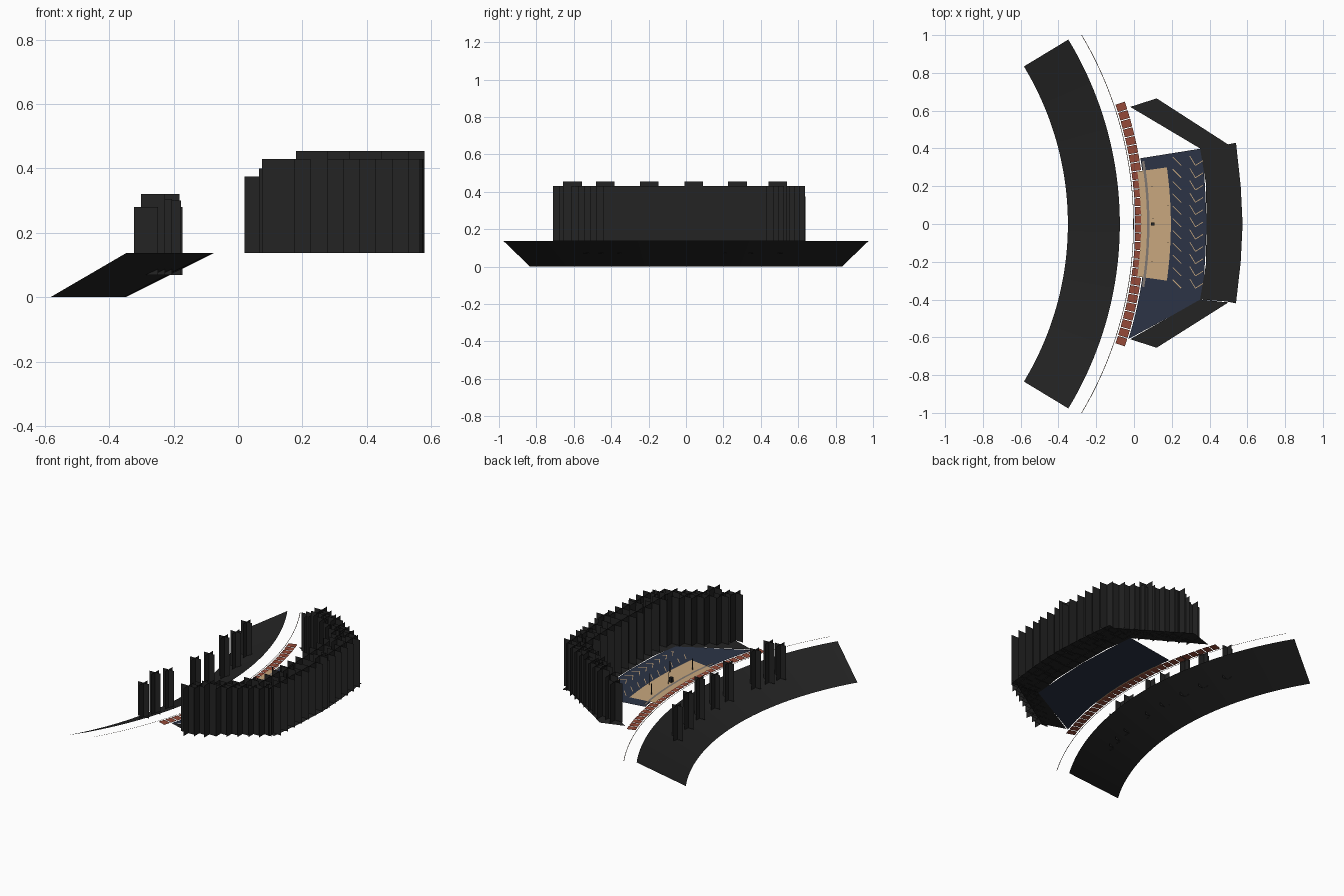
import bpy, math
from mathutils import Vector

cube = bpy.data.objects.get("Cube")
if cube:
    bpy.data.objects.remove(cube)

CENTRE = -1.96      # x of the common centre of all curved parts
GROUND = 0.137      # level of the flat site
INNER, OUTER = 1.61, 1.885   # embankment radii


def material(name, rgb):
    m = bpy.data.materials.new(name)
    m.use_nodes = True
    m.diffuse_color = (*rgb, 1)
    bsdf = m.node_tree.nodes["Principled BSDF"]
    bsdf.inputs["Base Color"].default_value = (*rgb, 1)
    bsdf.inputs["Roughness"].default_value = 0.9
    return m


DARK = material("forest black", (0.017, 0.017, 0.017))
BLUE = material("asphalt blue", (0.025, 0.034, 0.061))
TAN = material("sand tan", (0.58, 0.39, 0.21))
RED = material("brick red", (0.30, 0.068, 0.040))
GREY = material("paving grey", (0.22, 0.19, 0.17))
BROWN = material("rail brown", (0.13, 0.09, 0.06))


def build(name, verts, faces, mat):
    mesh = bpy.data.meshes.new(name)
    mesh.from_pydata(verts, [], faces)
    mesh.materials.append(mat)
    ob = bpy.data.objects.new(name, mesh)
    bpy.context.collection.objects.link(ob)
    return ob


def polar(r, angle, z):
    return (CENTRE + r * math.cos(angle), r * math.sin(angle), z)


def arc_strip(name, r0, r1, half_deg, z0, z1, mat, steps=48):
    """Curved band between two radii, one level per edge."""
    verts, half = [], math.radians(half_deg)
    for i in range(steps + 1):
        a = -half + 2 * half * i / steps
        verts += [polar(r0, a, z0), polar(r1, a, z1)]
    faces = [(2 * i, 2 * i + 1, 2 * i + 3, 2 * i + 2) for i in range(steps)]
    return build(name, verts, faces, mat)


def sheet(name, points, z, mat):
    return build(name, [(x, y, z) for x, y in points], [tuple(range(len(points)))], mat)


def along(points, spacing):
    """Evenly spaced points on a polyline."""
    result = []
    for a, b in zip(points, points[1:]):
        a, b = Vector(a), Vector(b)
        n = max(1, round((b - a).length / spacing))
        result += [a.lerp(b, i / n) for i in range(n)]
    return result + [Vector(points[-1])]


def trees(name, specs):
    """Each tree is two crossed upright cards: x, y, half width, base, top."""
    verts, faces = [], []
    for x, y, w, base, top in specs:
        for dx, dy in ((w, 0), (0, w)):
            k = len(verts)
            verts += [(x - dx, y - dy, base), (x + dx, y + dy, base),
                      (x + dx, y + dy, top), (x - dx, y - dy, top)]
            faces.append((k, k + 1, k + 2, k + 3))
    return build(name, verts, faces, DARK)


# Sloping embankment and the thin rail beside it
arc_strip("embankment", INNER, OUTER, 31.2, 0, GROUND, DARK)
arc_strip("rail", 1.956, 1.959, 30.7, GROUND, GROUND, BROWN)

# Row of trees on the embankment
row_r = 1.75
row_base = GROUND * (row_r - INNER) / (OUTER - INNER)
row = zip((-0.51, -0.43, -0.33, -0.11, 0.02, 0.18, 0.32, 0.48),
          (0.28, 0.32, 0.305, 0.30, 0.28, 0.32, 0.29, 0.28))
trees("embankment_trees", [(CENTRE + math.sqrt(row_r ** 2 - y * y), y, 0.037, row_base, top)
                           for y, top in row])

# Curved brick path with open joints
verts, faces = [], []
bricks, half = 28, math.radians(18.8)
step = 2 * half / bricks
for i in range(bricks):
    a0 = -half + i * step + 0.0012
    a1 = a0 + step - 0.0024
    k = len(verts)
    verts += [polar(1.966, a0, GROUND), polar(2.018, a0, GROUND),
              polar(2.018, a1, GROUND), polar(1.966, a1, GROUND)]
    faces.append((k, k + 1, k + 2, k + 3))
build("brick_path", verts, faces, RED)

# Parking lot, its inner edge following the path
lot = [(0.36, 0.40), (0.376, 0.2), (0.385, 0), (0.376, -0.2), (0.36, -0.40)]
for i in range(17):
    a = math.radians(-17.5 + i * 27.4 / 16)
    lot.append(polar(2.024, a, 0)[:2])
lot.reverse()
sheet("parking_lot", lot, GROUND, BLUE)

# Sandy plaza with a grey kerb
arc_strip("plaza", 1.997, 2.155, 8.0, GROUND + 0.003, GROUND + 0.003, TAN, 24)
arc_strip("plaza_kerb", 2.029, 2.042, 9.4, GROUND + 0.005, GROUND + 0.005, GREY, 24)

# Slanted parking bay lines
verts, faces = [], []


def line(a, b, width=0.004):
    a, b = Vector(a), Vector(b)
    d = (b - a).normalized() * width / 2
    n = Vector((-d.y, d.x))
    k = len(verts)
    verts.extend([(*p, GROUND + 0.002) for p in (a + n, a - n, b - n, b + n)])
    faces.append((k, k + 1, k + 2, k + 3))


for i in range(11):
    y = -0.32 + i * 0.065
    line((0.205, y + 0.025), (0.25, y - 0.02))
    line((0.295, y + 0.03), (0.325, y - 0.02))
    line((0.325, y - 0.02), (0.365, y + 0.005))
build("bay_lines", verts, faces, TAN)

# Forest floor: two flanks and the far side
floor_z = GROUND + 0.001
sheet("forest_floor_back", [(-0.02, 0.62), (0.35, 0.40), (0.50, 0.42), (0.12, 0.665)], floor_z, DARK)
sheet("forest_floor_front", [(-0.02, -0.61), (0.12, -0.655), (0.50, -0.415), (0.35, -0.40)], floor_z, DARK)
sheet("forest_floor_side", [(0.35, -0.40), (0.49, -0.41), (0.54, -0.42), (0.565, -0.2),
                            (0.575, 0), (0.565, 0.2), (0.54, 0.43), (0.49, 0.42),
                            (0.35, 0.40), (0.38, 0.22), (0.385, 0), (0.38, -0.22)],
      floor_z + 0.001, DARK)

# Outer and inner rows of forest trees
outer = along([(0.125, -0.66), (0.48, -0.43), (0.515, -0.39), (0.53, 0), (0.515, 0.38),
               (0.46, 0.42), (0.16, 0.585)], 0.062)
inner = along([(0.17, -0.59), (0.39, -0.42), (0.43, -0.36), (0.44, 0), (0.43, 0.36),
               (0.38, 0.41), (0.17, 0.54)], 0.075)
specs = [(p.x, p.y, 0.05, GROUND, 0.43) for p in outer + inner]
specs += [(0.07, 0.59, 0.05, GROUND, 0.375), (0.115, 0.57, 0.05, GROUND, 0.40)]

# Tallest trees stand out of the canopy
tall = [(0.23, -0.607), (0.395, -0.432), (0.48, -0.197), (0.53, 0.042), (0.48, 0.275), (0.32, 0.49)]
specs += [(x, y, 0.05, GROUND, 0.455) for x, y in tall]
trees("forest_trees", specs)

# Lamp posts and a small kiosk on the plaza
for x, y in ((0.095, 0.2), (0.095, -0.2), (0.18, 0.1), (0.18, -0.1), (0.1, 0.03)):
    bpy.ops.mesh.primitive_cylinder_add(vertices=6, radius=0.0025, depth=0.07,
                                        location=(x, y, GROUND + 0.035))
    post = bpy.context.object
    post.name = "lamp_post"
    post.data.materials.append(DARK)
bpy.ops.mesh.primitive_cube_add(size=1, location=(0.1, 0, GROUND + 0.016))
kiosk = bpy.context.object
kiosk.name = "kiosk"
kiosk.scale = (0.018, 0.018, 0.032)
kiosk.data.materials.append(DARK)
